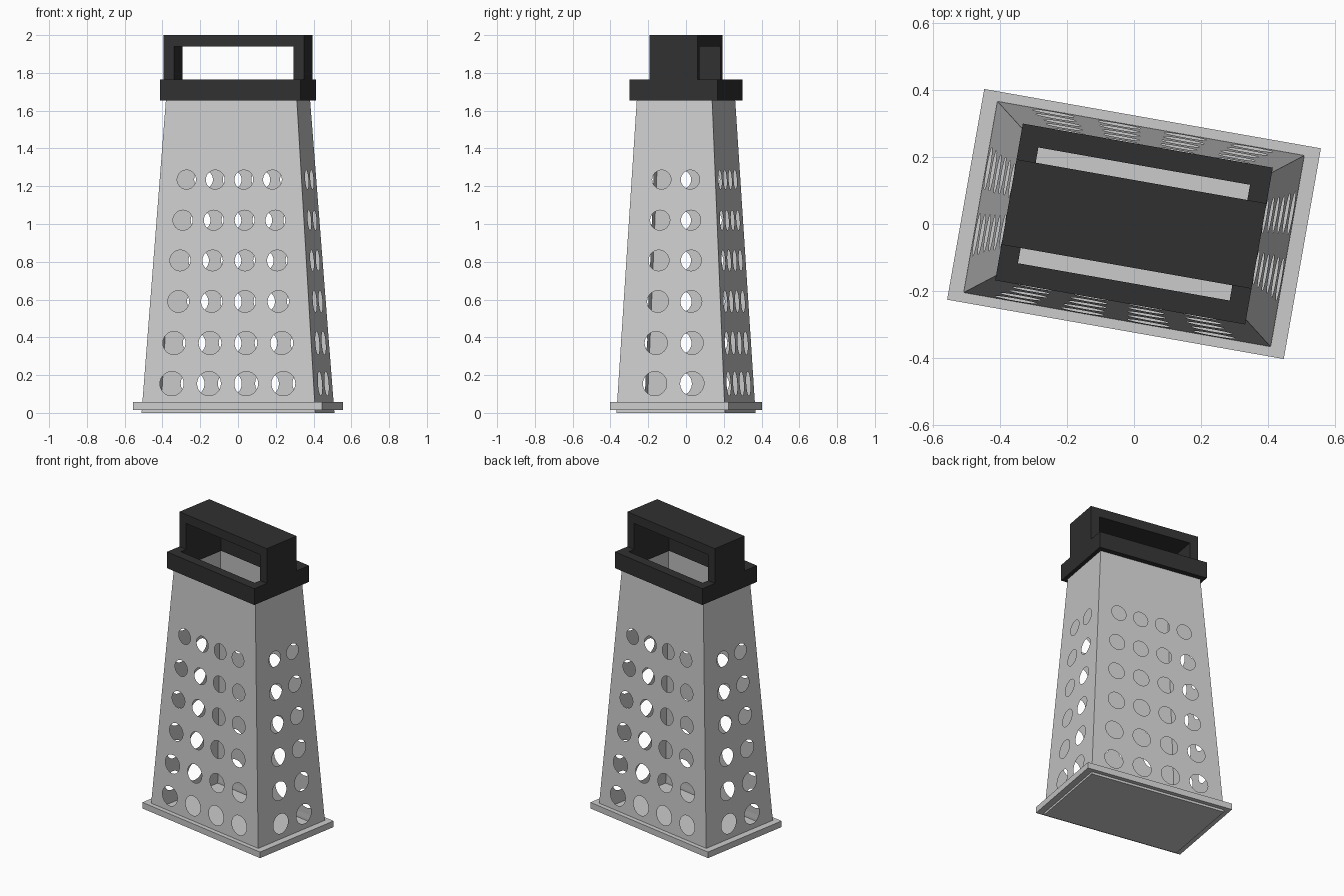
import bpy, bmesh
from math import pi, sin, cos, radians
from mathutils import Vector, Matrix

if "Cube" in bpy.data.objects:
    bpy.data.objects.remove(bpy.data.objects["Cube"])

TURN = radians(-10)
BASE = (0.467, 0.2915)      # half width, half depth of the body at z = 0
TOP = (0.352, 0.2025)       # the same just under the collar
Z_TOP = 1.655
# hole rows: height, spacing, radius
ROWS = [(0.155, 0.200, 0.0640), (0.370, 0.193, 0.0610), (0.590, 0.179, 0.0575),
        (0.807, 0.174, 0.0550), (1.020, 0.166, 0.0530), (1.235, 0.154, 0.0505)]

black = bpy.data.materials.new("black_plastic")
black.diffuse_color = (0.03, 0.03, 0.03, 1)
black.use_nodes = True
black.node_tree.nodes["Principled BSDF"].inputs["Base Color"].default_value = black.diffuse_color


def finish(name, bm, mat=None):
    bmesh.ops.remove_doubles(bm, verts=bm.verts, dist=1e-5)
    bmesh.ops.recalc_face_normals(bm, faces=bm.faces)
    me = bpy.data.meshes.new(name)
    bm.to_mesh(me)
    bm.free()
    ob = bpy.data.objects.new(name, me)
    ob.rotation_euler.z = TURN
    if mat:
        me.materials.append(mat)
    bpy.context.collection.objects.link(ob)
    return ob


def loop(bm, pts):
    vs = [bm.verts.new(p) for p in pts]
    return [bm.edges.new((a, b)) for a, b in zip(vs, vs[1:] + vs[:1])]


def rect(x, y, z):
    return [(-x, -y, z), (x, -y, z), (x, y, z), (-x, y, z)]


def frame(name, outer, inner, z0, z1, mat=None):
    """Rectangular ring with a rectangular opening."""
    bm = bmesh.new()
    rings = [[bm.verts.new(p) for p in rect(*s, z)]
             for s, z in ((outer, z0), (outer, z1), (inner, z1), (inner, z0))]
    for a, b in zip(rings, rings[1:] + rings[:1]):
        for i in range(4):
            j = (i + 1) % 4
            bm.faces.new((a[i], a[j], b[j], b[i]))
    return finish(name, bm, mat)


def wall(bm, side, count, shift):
    """One leaning wall with rows of round holes, turned to its side."""
    across, out = (0, 1) if side % 2 == 0 else (1, 0)
    rot = Matrix.Rotation(side * pi / 2, 3, 'Z')

    def mix(k, z):
        return BASE[k] + (TOP[k] - BASE[k]) * z / Z_TOP

    def place(u, z):
        return rot @ Vector((u, -mix(out, z), z))

    w0, w1 = BASE[across], TOP[across]
    edges = loop(bm, [place(-w0, 0), place(w0, 0), place(w1, Z_TOP), place(-w1, Z_TOP)])
    for z, step, r in ROWS:
        for i in range(count):
            u = (i - (count - 1) / 2) * step + shift
            edges += loop(bm, [place(u + r * cos(2 * pi * k / 32), z + r * sin(2 * pi * k / 32))
                               for k in range(32)])
    normal = rot @ Vector((0, -Z_TOP, BASE[out] - TOP[out])).normalized()
    bmesh.ops.triangle_fill(bm, edges=edges, use_beauty=True, normal=normal)


# Sheet metal body with closed floor
bm = bmesh.new()
for side in range(4):
    wall(bm, side, *((4, -0.006) if side % 2 == 0 else (2, 0.013)))
bm.faces.new([bm.verts.new(p) for p in rect(*BASE, 0)])
finish("grater_body", bm)

# Foot rim and collar
frame("foot_rim", (0.509, 0.3185), (0.464, 0.289), 0.016, 0.057)
frame("collar", (0.378, 0.237), (0.32, 0.175), Z_TOP, 1.765, black)

# Handle: upside-down U extruded front to back
bm = bmesh.new()
X, XI, Z0, Z1, ZI, D = 0.378, 0.32, 1.765, 2.0, 1.94, 0.129
profile = [(-X, Z0), (-X, Z1), (X, Z1), (X, Z0), (XI, Z0), (XI, ZI), (-XI, ZI), (-XI, Z0)]
face = bm.faces.new([bm.verts.new((x, -D, z)) for x, z in profile])
ext = bmesh.ops.extrude_face_region(bm, geom=[face], use_keep_orig=True)
bmesh.ops.translate(bm, vec=(0, 2 * D, 0),
                    verts=[g for g in ext["geom"] if isinstance(g, bmesh.types.BMVert)])
finish("handle", bm, black)
